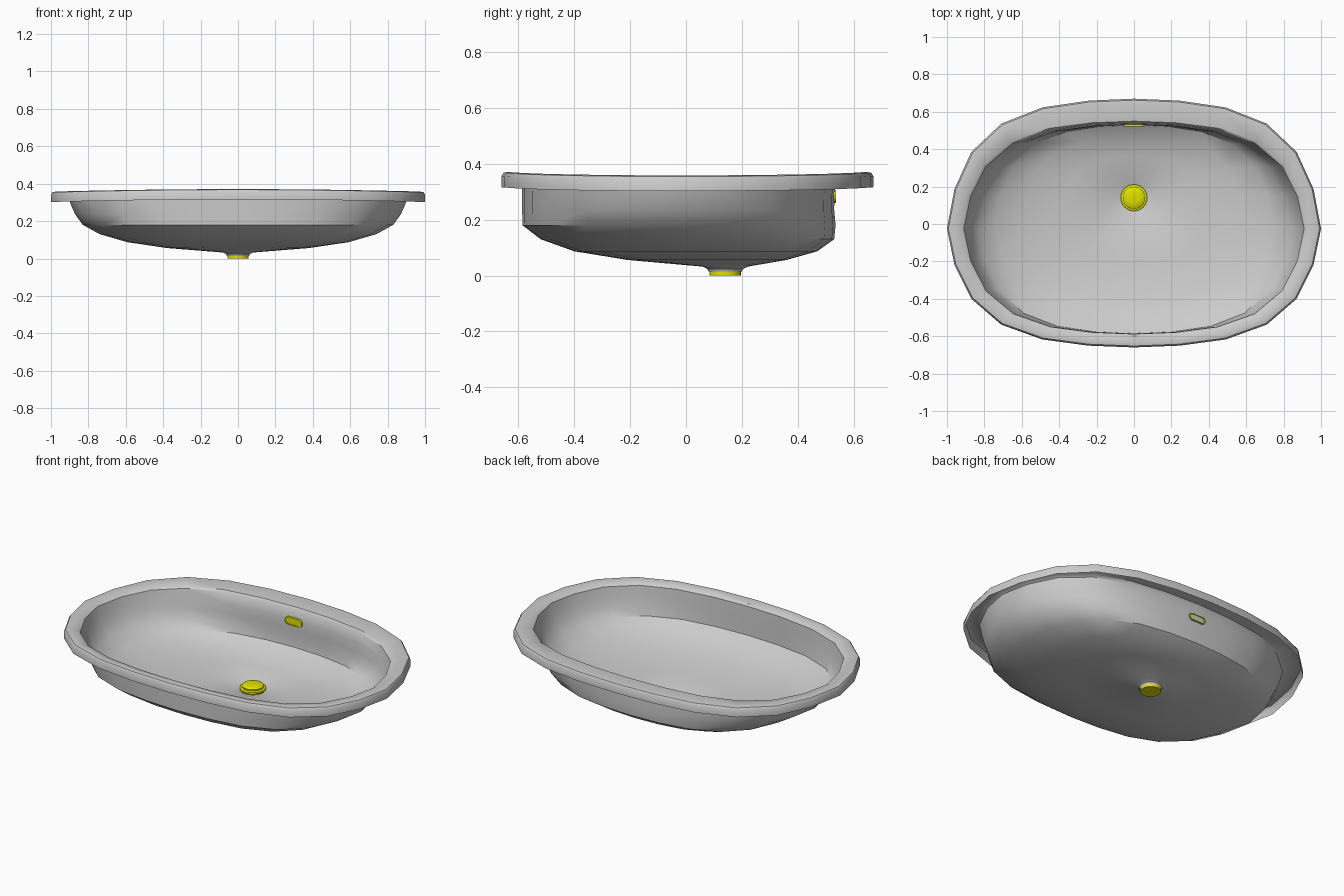
import bpy, bmesh, math

cube = bpy.data.objects.get("Cube")
if cube:
    bpy.data.objects.remove(cube, do_unlink=True)


def material(name, color):
    m = bpy.data.materials.new(name)
    m.use_nodes = True
    m.diffuse_color = color
    m.node_tree.nodes["Principled BSDF"].inputs["Base Color"].default_value = color
    return m


ceramic = material("grey ceramic", (0.60, 0.60, 0.60, 1))
yellow = material("yellow metal", (0.75, 0.75, 0.0, 1))

DRAIN_Y = 0.14

# One quarter of the basin outline, mirrored into a 24-sided oval
QUARTER = [(0, 1), (.243, .985), (.49, .933), (.71, .808), (.87, .59), (.96, .305)]
OVAL = (QUARTER + [(1, 0)] + [(x, -y) for x, y in QUARTER[:0:-1]]
        + [(-x, -y) for x, y in QUARTER] + [(-1, 0)]
        + [(-x, y) for x, y in QUARTER[:0:-1]])


def oval_ring(half_x, front, back, mid, z, arch=0.0):
    """Oval with separate front and back depth; arch lifts it towards x = 0."""
    return [(u * half_x, mid + v * ((back - mid) if v > 0 else (mid - front)),
             z + arch * (1 - u * u)) for u, v in OVAL]


def circle_ring(radius, z, n=24):
    return [(radius * math.sin(2 * math.pi * i / n),
             DRAIN_Y + radius * math.cos(2 * math.pi * i / n), z) for i in range(n)]


def slot_ring(grow, y, n=8):
    """Upright stadium outline on the back wall."""
    r, half, z = 0.021 + grow, 0.034, 0.283
    pts = []
    for side in (1, -1):
        for i in range(n + 1):
            a = math.pi * i / n
            pts.append((side * (half + r * math.sin(a)), y, z + side * r * math.cos(a)))
    return pts


def loft(name, rings, mat, cap_first=False, cap_last=False, closed=False, angle=35):
    bm = bmesh.new()
    loops = [[bm.verts.new(p) for p in ring] for ring in rings]
    pairs = list(zip(loops, loops[1:]))
    if closed:
        pairs.append((loops[-1], loops[0]))
    for a, b in pairs:
        n = len(a)
        for i in range(n):
            bm.faces.new((a[i], a[(i + 1) % n], b[(i + 1) % n], b[i]))
    if cap_first:
        bm.faces.new(loops[0])
    if cap_last:
        bm.faces.new(loops[-1])
    bmesh.ops.recalc_face_normals(bm, faces=bm.faces)
    mesh = bpy.data.meshes.new(name)
    bm.to_mesh(mesh)
    bm.free()
    mesh.materials.append(mat)
    obj = bpy.data.objects.new(name, mesh)
    bpy.context.collection.objects.link(obj)
    bpy.ops.object.select_all(action='DESELECT')
    obj.select_set(True)
    bpy.context.view_layer.objects.active = obj
    bpy.ops.object.shade_smooth_by_angle(angle=math.radians(angle))
    return obj


# Basin: thin shell from the rim skirt over the lip, down the bowl to the drain collar
loft("basin", [
    oval_ring(1.00, -.66, .67, -.025, .302, .014),
    oval_ring(1.00, -.66, .67, -.025, .342, .014),
    oval_ring(.992, -.652, .662, -.025, .354, .014),
    oval_ring(.975, -.638, .645, -.025, .358, .013),
    oval_ring(.925, -.598, .550, -.025, .352, .010),
    oval_ring(.910, -.588, .540, -.025, .342, .009),
    oval_ring(.895, -.586, .531, -.025, .290),
    oval_ring(.870, -.586, .530, -.025, .235),
    oval_ring(.830, -.585, .535, -.025, .180),
    oval_ring(.740, -.520, .530, -.010, .130),
    oval_ring(.590, -.400, .470, .020, .087),
    oval_ring(.380, -.210, .360, .070, .056),
    circle_ring(.080, .032),
    circle_ring(.064, .024),
    circle_ring(.059, .014),
], ceramic)

# Drain: pipe end below the bowl
loft("drain_pipe", [circle_ring(.056, .0), circle_ring(.056, .034)],
     yellow, cap_first=True)

# Drain: flange ring and domed stopper inside the bowl
loft("drain_flange", [circle_ring(.071, .030), circle_ring(.071, .040),
                      circle_ring(.064, .044), circle_ring(.050, .044)],
     yellow, cap_last=True)
loft("drain_stopper", [circle_ring(.058, .042), circle_ring(.060, .053),
                       circle_ring(.054, .058), circle_ring(.028, .062)],
     yellow, cap_last=True)

# Overflow: plate on the inner back wall and a thin frame through it
loft("overflow_plate", [slot_ring(-.002, .529), slot_ring(-.002, .522)],
     yellow, cap_first=True, cap_last=True)
loft("overflow_frame", [slot_ring(.002, .520), slot_ring(.002, .537),
                        slot_ring(-.004, .537), slot_ring(-.004, .520)],
     yellow, closed=True)
